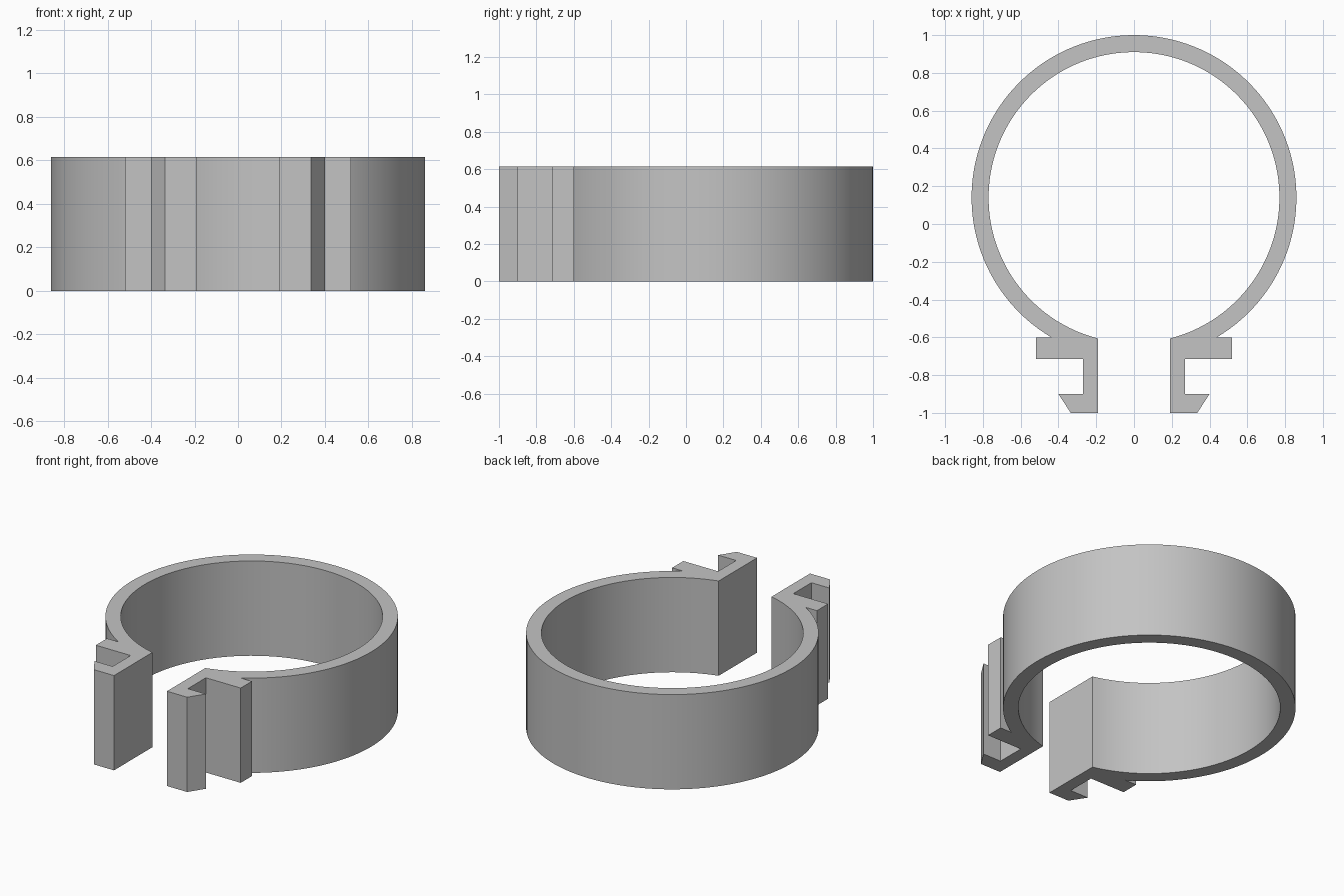
import bpy
import bmesh
from math import sin, cos, asin, acos, pi, radians

if "Cube" in bpy.data.objects:
    bpy.data.objects.remove(bpy.data.objects["Cube"], do_unlink=True)

HEIGHT = 0.615
CENTRE_Y = 0.14
OUTER, INNER = 0.86, 0.77
GAP = 0.19          # half width of the opening
FLANGE_Y = -0.6     # back face of the flange
STEPS = 56          # segments in each half of the band


def arc(radius, start, end):
    """Points on the band, angle measured from the front towards +x."""
    angles = [start + (end - start) * i / STEPS for i in range(STEPS + 1)]
    return [(radius * sin(a), CENTRE_Y - radius * cos(a)) for a in angles]


# Half profile: inner arc from the back, hooked leg, flange, outer arc to the back
inner_arc = arc(INNER, pi, asin(GAP / INNER))
hook = [(GAP, -1), (0.335, -1), (0.4, -0.9), (0.27, -0.9),
        (0.27, -0.715), (0.52, -0.715), (0.52, FLANGE_Y)]
outer_arc = arc(OUTER, acos((CENTRE_Y - FLANGE_Y) / OUTER), pi)
half = inner_arc + hook + outer_arc

# Full closed outline, mirrored across x
outline = half + [(-x, y) for x, y in reversed(half[1:-1])]

# Extrude the outline upwards
bm = bmesh.new()
base = bm.faces.new([bm.verts.new((x, y, 0)) for x, y in outline])
top = bmesh.ops.extrude_face_region(bm, geom=[base], use_keep_orig=True)
bmesh.ops.translate(bm, vec=(0, 0, HEIGHT),
                    verts=[v for v in top["geom"] if isinstance(v, bmesh.types.BMVert)])
bmesh.ops.recalc_face_normals(bm, faces=bm.faces)
bmesh.ops.triangulate(bm, faces=[f for f in bm.faces if len(f.verts) > 4])
mesh = bpy.data.meshes.new("split_ring_clip")
bm.to_mesh(mesh)
bm.free()

# Plain grey material
grey = bpy.data.materials.new("plain_grey")
grey.use_nodes = True
colour = (0.55, 0.55, 0.55, 1)
grey.diffuse_color = colour
grey.node_tree.nodes["Principled BSDF"].inputs["Base Color"].default_value = colour
mesh.materials.append(grey)

clip = bpy.data.objects.new("split_ring_clip", mesh)
bpy.context.collection.objects.link(clip)
bpy.ops.object.select_all(action="DESELECT")
clip.select_set(True)
bpy.context.view_layer.objects.active = clip
bpy.ops.object.shade_smooth_by_angle(angle=radians(25))
